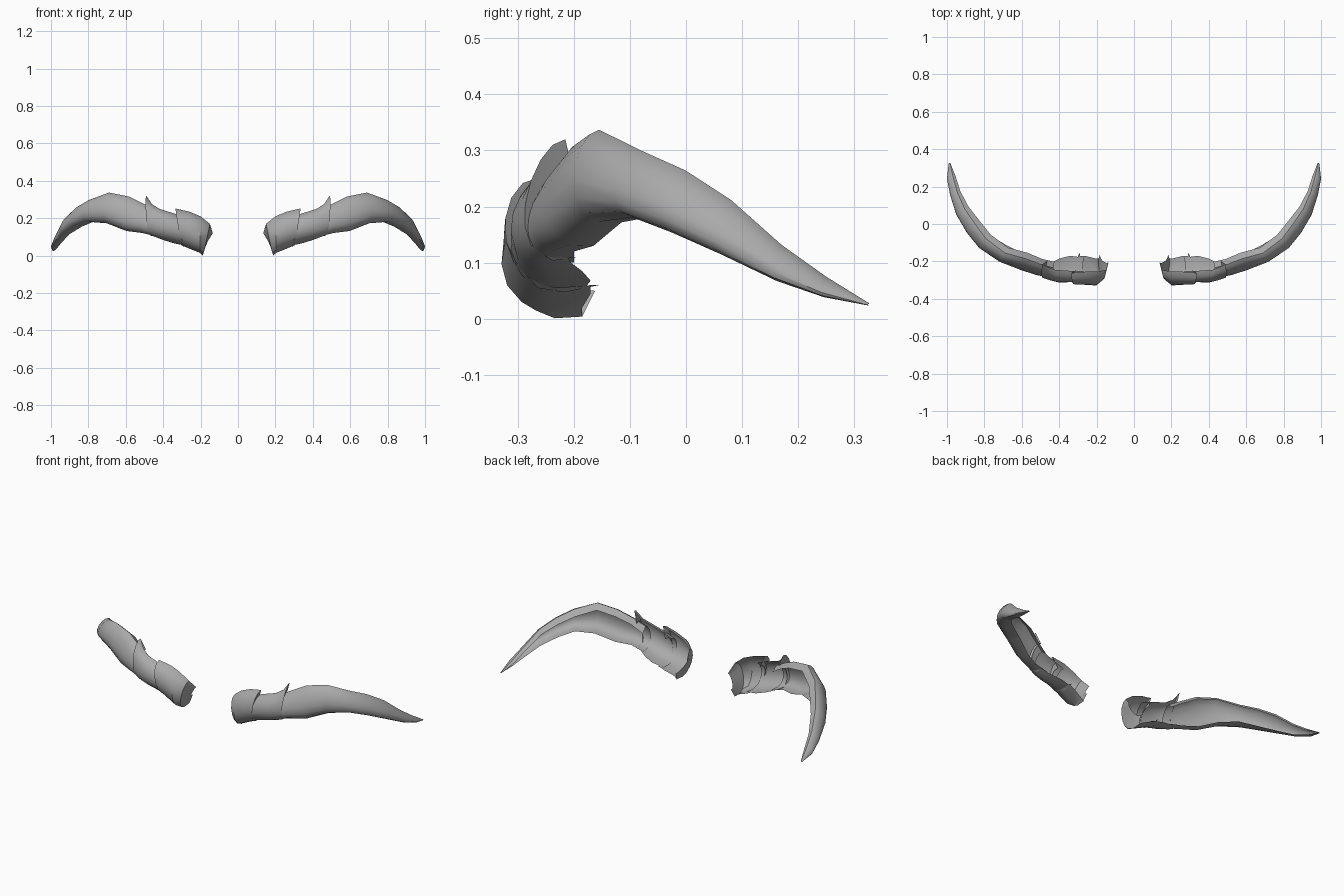
import bpy, bmesh
from mathutils import Vector

if "Cube" in bpy.data.objects:
    bpy.data.objects.remove(bpy.data.objects["Cube"])

grey = bpy.data.materials.new("mid grey")
grey.diffuse_color = (0.4, 0.4, 0.4, 1)
grey.use_nodes = True
grey.node_tree.nodes["Principled BSDF"].inputs["Base Color"].default_value = grey.diffuse_color

# Each station: top edge xyz, lower back lip xyz, outward bulge
INNER = [
    (.135, -.20, .12, .182, -.162, .05, .03),
    (.15, -.245, .17, .19, -.185, .004, .11),
    (.20, -.255, .21, .205, -.185, .02, .145),
    (.26, -.255, .235, .265, -.17, .045, .15),
    (.335, -.262, .252, .30, -.17, .06, .14),
]
MIDDLE = [
    (.27, -.25, .20, .27, -.18, .055, .13),
    (.35, -.25, .228, .34, -.17, .068, .135),
    (.42, -.245, .25, .40, -.185, .085, .13),
    (.46, -.23, .275, .44, -.205, .10, .11),
    (.49, -.215, .32, .465, -.21, .11, .10),
]
OUTER = [
    (.43, -.235, .235, .42, -.20, .10, .10),
    (.50, -.215, .275, .50, -.20, .12, .09),
    (.58, -.185, .315, .58, -.165, .13, .10),
    (.69, -.155, .337, .68, -.115, .172, .10),
    (.79, -.08, .300, .77, -.06, .182, .10),
    (.85, .0, .264, .835, .0, .155, .09),
    (.905, .08, .212, .90, .08, .115, .072),
    (.945, .17, .132, .945, .17, .068, .052),
    (.967, .25, .075, .967, .25, .040, .043),
    (.985, .326, .028, .985, .326, .024, .008),
]
STEPS = 8


def loft_shell(name, stations, drop, c1_f, straight=False, rim=False, tuck=False):
    """Open-backed curved shell lofted through the stations, mirrored in x."""
    tops = [Vector(s[0:3]) for s in stations]
    lips = [Vector(s[3:6]) for s in stations]
    mids = [(a + b) / 2 for a, b in zip(tops, lips)]
    rows = []
    for i, s in enumerate(stations):
        t = mids[min(i + 1, len(mids) - 1)] - mids[max(i - 1, 0)]
        out = Vector((0, -1, 0)) if straight else Vector((t.y, -t.x, 0)).normalized()
        f = s[6]
        c1 = tops[i] + out * f * c1_f
        c2 = lips[i] + out * f * (2 - c1_f) - Vector((0, 0, f * drop))
        row = []
        if rim:  # top edge rolled over to the back
            row.append(tops[i] - out * f * .33 - Vector((0, 0, f * .3)))
        for k in range(STEPS + 1):
            u = k / STEPS
            v = 1 - u
            row.append(tops[i] * v**3 + c1 * 3 * v * v * u
                       + c2 * 3 * v * u * u + lips[i] * u**3)
        rows.append(row)
    if tuck:  # end of the tuft folds back under the tip
        a, b = Vector((-.025, .015, -.065)), Vector((-.01, .015, 0))
        rows.append([p + a.lerp(b, k / STEPS) for k, p in enumerate(rows[-1])])
    bm = bmesh.new()
    grid = [[bm.verts.new(p) for p in row] for row in rows]
    for a, b in zip(grid, grid[1:]):
        for k in range(len(a) - 1):
            bm.faces.new((a[k], a[k + 1], b[k + 1], b[k]))
    me = bpy.data.meshes.new(name)
    bm.to_mesh(me)
    bm.free()
    me.materials.append(grey)
    ob = bpy.data.objects.new(name, me)
    bpy.context.collection.objects.link(ob)
    ob.modifiers.new("mirror", 'MIRROR').use_mirror_merge = False
    bpy.ops.object.select_all(action='DESELECT')
    ob.select_set(True)
    bpy.context.view_layer.objects.active = ob
    bpy.ops.object.shade_smooth_by_angle(angle=0.7)
    return ob


# Overlapping tufts of the pair of brows
loft_shell("brow_inner_tuft", INNER, .32, .62, straight=True, tuck=True)
loft_shell("brow_middle_tuft", MIDDLE, .25, .62, tuck=True)
loft_shell("brow_outer_tail", OUTER, .22, .5, rim=True)
